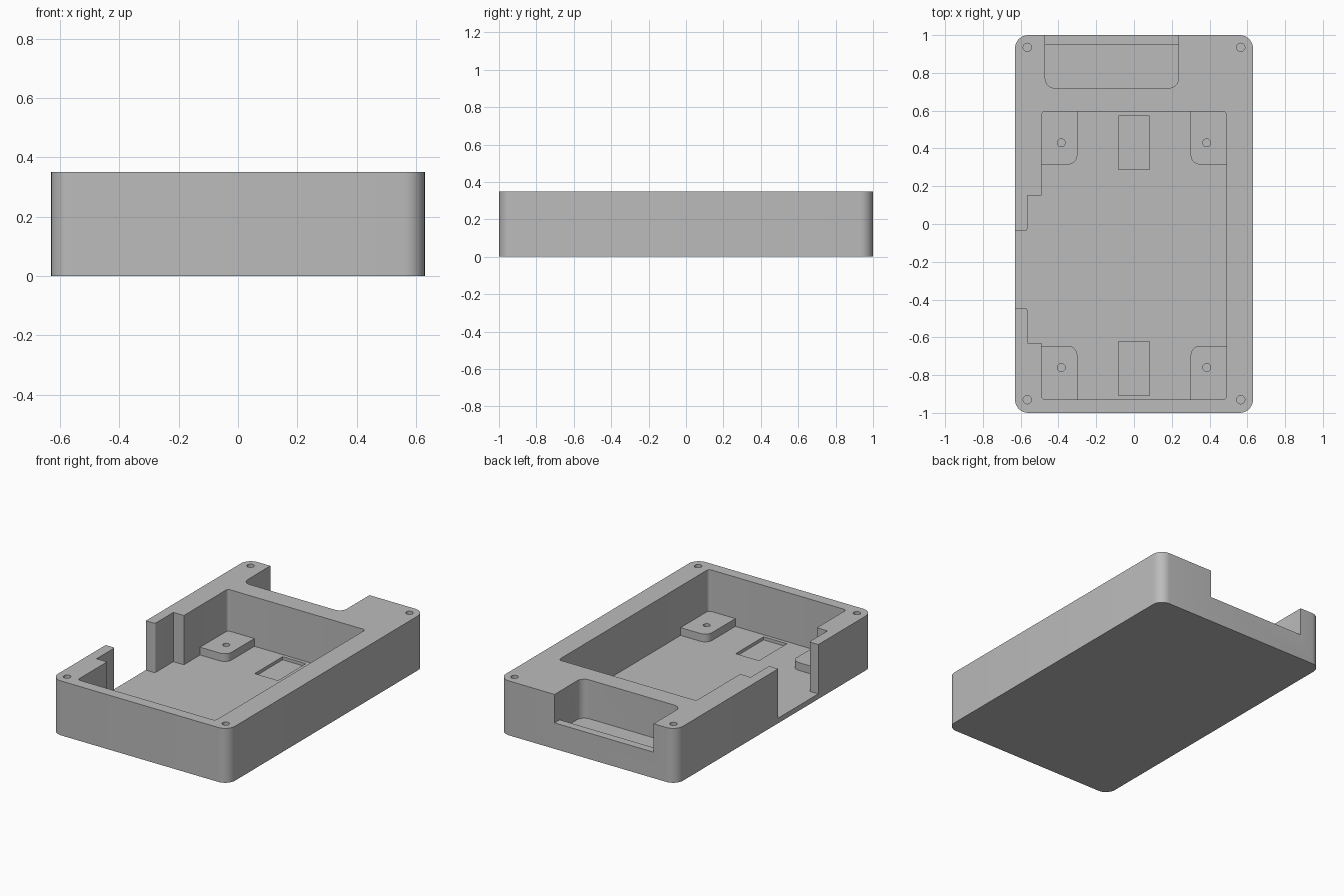
import bpy, bmesh, math
from mathutils import Vector

cube = bpy.data.objects.get("Cube")
if cube:
    bpy.data.objects.remove(cube, do_unlink=True)

gray = bpy.data.materials.new("plain gray")
gray.use_nodes = True
gray.diffuse_color = (0.5, 0.5, 0.5, 1)
gray.node_tree.nodes["Principled BSDF"].inputs["Base Color"].default_value = (0.5, 0.5, 0.5, 1)

TOP, FLOOR, PAD_TOP = 0.35, 0.033, 0.083
ABOVE = TOP + 0.1


def rounded(corners, steps=8):
    """Round each (x, y, radius) corner of an outline."""
    out = []
    for i, (x, y, r) in enumerate(corners):
        p = Vector((x, y))
        if r == 0:
            out.append(p)
            continue
        a = (Vector(corners[i - 1][:2]) - p).normalized()
        b = (Vector(corners[(i + 1) % len(corners)][:2]) - p).normalized()
        for k in range(steps + 1):
            t = k / steps * math.pi / 2
            out.append(p + a * r * (1 - math.sin(t)) + b * r * (1 - math.cos(t)))
    return out


def prism(name, outline, z0, z1):
    bm = bmesh.new()
    face = bm.faces.new([bm.verts.new((p[0], p[1], z0)) for p in outline])
    up = bmesh.ops.extrude_face_region(bm, geom=[face])["geom"]
    bmesh.ops.translate(bm, vec=(0, 0, z1 - z0),
                        verts=[v for v in up if isinstance(v, bmesh.types.BMVert)])
    bmesh.ops.recalc_face_normals(bm, faces=bm.faces)
    mesh = bpy.data.meshes.new(name)
    bm.to_mesh(mesh)
    bm.free()
    mesh.materials.append(gray)
    ob = bpy.data.objects.new(name, mesh)
    bpy.context.collection.objects.link(ob)
    return ob


def box(name, x0, x1, y0, y1, z0, z1, r=0):
    return prism(name, rounded([(x0, y0, r), (x1, y0, r), (x1, y1, r), (x0, y1, r)]), z0, z1)


def hole(x, y, r, z0, z1):
    ring = [(x + r * math.cos(k * math.tau / 24), y + r * math.sin(k * math.tau / 24))
            for k in range(24)]
    return prism("hole_cutter", ring, z0, z1)


def cut(target, cutters):
    """Subtract the cutters, bake the result and discard them."""
    for c in cutters:
        m = target.modifiers.new("cut", "BOOLEAN")
        m.operation, m.solver, m.object = "DIFFERENCE", "EXACT", c
    graph = bpy.context.evaluated_depsgraph_get()
    mesh = bpy.data.meshes.new_from_object(target.evaluated_get(graph))
    target.modifiers.clear()
    target.data = mesh
    for c in cutters:
        bpy.data.objects.remove(c, do_unlink=True)


# Case body with rounded vertical corners
case = box("case_body", -0.63, 0.63, -1, 1, 0, TOP, 0.07)

# Main cavity, stepping out through the right side wall
cavity = prism("cavity_cutter", rounded([
    (-0.49, -0.93, 0.02), (0.49, -0.93, 0.02), (0.49, 0.595, 0.02), (-0.49, 0.595, 0.02),
    (-0.49, 0.15, 0), (-0.565, 0.15, 0), (-0.565, -0.037, 0.012), (-0.7, -0.037, 0),
    (-0.7, -0.445, 0), (-0.565, -0.445, 0.012), (-0.565, -0.63, 0), (-0.49, -0.63, 0),
]), FLOOR, ABOVE)


# Back bay: shallow opening over the lip, deeper floor behind it
def bay(y1, z0):
    return prism("bay_cutter", rounded([
        (-0.47, 0.72, 0.05), (0.235, 0.72, 0.05), (0.235, y1, 0), (-0.47, y1, 0)]), z0, ABOVE)


cutters = [cavity, bay(1.1, 0.167), bay(0.948, 0.1)]

# Shallow recesses in the cavity floor
for y in (0.43, -0.765):
    cutters.append(box("recess_cutter", -0.083, 0.083, y - 0.142, y + 0.142, 0.013, 0.1))

# Screw holes in the rim corners
for x in (-0.565, 0.565):
    for y in (-0.93, 0.935):
        cutters.append(hole(x, y, 0.022, 0.15, ABOVE))
cut(case, cutters)

# Corner standoffs with screw holes
parts = [case]
for side, sx in (("right", -1), ("left", 1)):
    for end, wall, inner, hy in (("front", -0.94, -0.645, -0.76), ("back", 0.605, 0.315, 0.43)):
        pad = prism(f"{end}_{side}_standoff", rounded([
            (sx * 0.3, inner, 0.05), (sx * 0.5, inner, 0),
            (sx * 0.5, wall, 0), (sx * 0.3, wall, 0)]), FLOOR - 0.01, PAD_TOP)
        cut(pad, [hole(sx * 0.385, hy, 0.021, FLOOR + 0.002, ABOVE)])
        parts.append(pad)

bpy.ops.object.select_all(action="DESELECT")
for ob in parts:
    ob.select_set(True)
bpy.context.view_layer.objects.active = case
bpy.ops.object.shade_smooth_by_angle(angle=math.radians(30))
